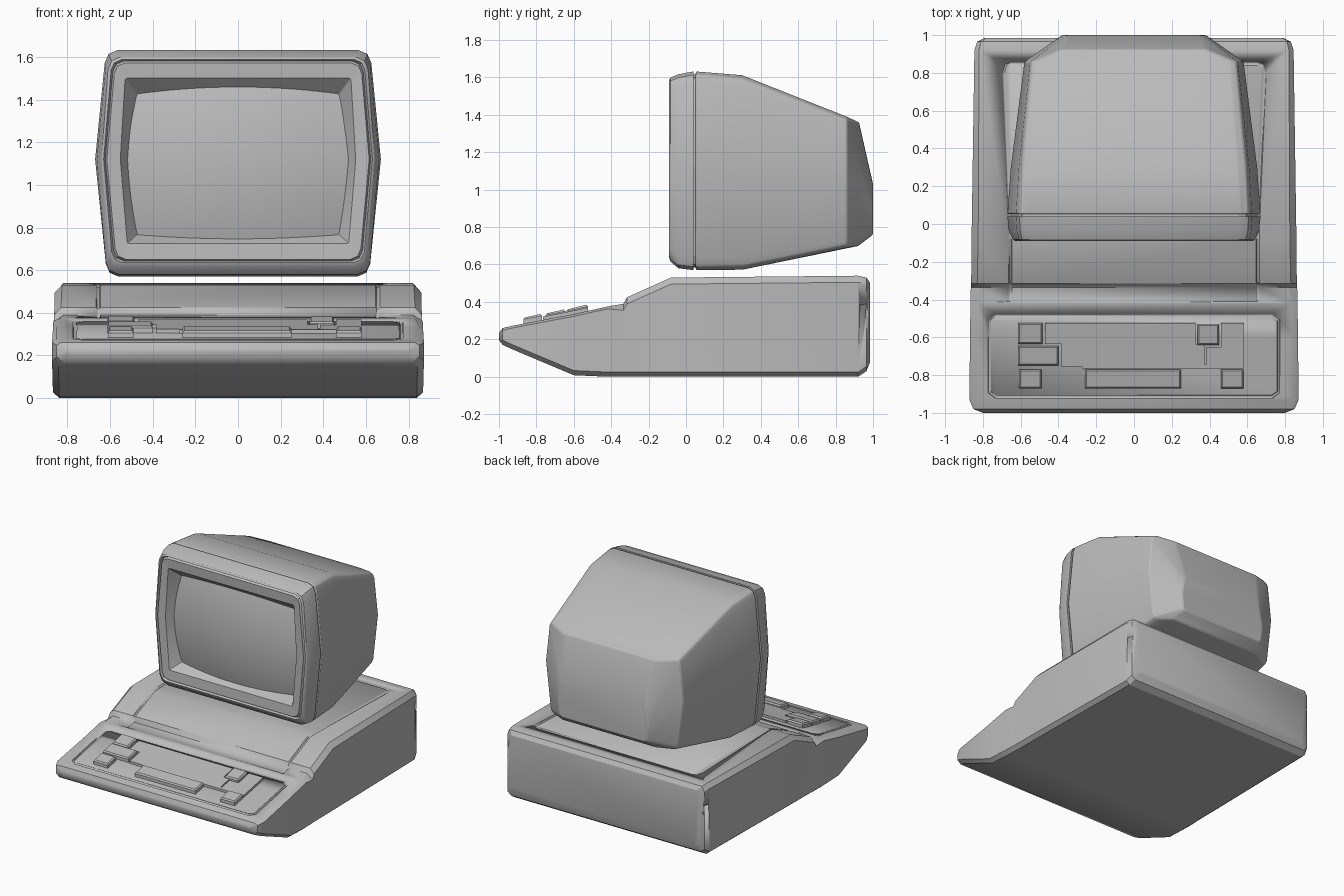
import bpy, bmesh, math
from mathutils import Vector

if "Cube" in bpy.data.objects:
    bpy.data.objects.remove(bpy.data.objects["Cube"])

grey = bpy.data.materials.new("case grey")
grey.diffuse_color = (0.5, 0.5, 0.5, 1)
grey.use_nodes = True
grey.node_tree.nodes["Principled BSDF"].inputs["Base Color"].default_value = grey.diffuse_color


def activate(ob):
    bpy.ops.object.select_all(action='DESELECT')
    ob.select_set(True)
    bpy.context.view_layer.objects.active = ob


def finish(name, bm, bevel=0.0):
    bmesh.ops.recalc_face_normals(bm, faces=bm.faces)
    me = bpy.data.meshes.new(name)
    bm.to_mesh(me)
    bm.free()
    ob = bpy.data.objects.new(name, me)
    bpy.context.collection.objects.link(ob)
    me.materials.append(grey)
    activate(ob)
    if bevel:
        m = ob.modifiers.new("bevel", 'BEVEL')
        m.width, m.segments, m.limit_method = bevel, 2, 'ANGLE'
        m.angle_limit = math.radians(20)
    return ob


def loft(name, rings, cap_start=True, cap_end=True, bevel=0.0):
    bm = bmesh.new()
    vs = [[bm.verts.new(p) for p in r] for r in rings]
    n = len(rings[0])
    for a, b in zip(vs, vs[1:]):
        for i in range(n):
            bm.faces.new((a[i], a[(i + 1) % n], b[(i + 1) % n], b[i]))
    if cap_start:
        bm.faces.new(vs[0])
    if cap_end:
        bm.faces.new(vs[-1])
    return finish(name, bm, bevel)


def smooth(ob, angle=30):
    activate(ob)
    bpy.ops.object.shade_smooth_by_angle(angle=math.radians(angle))


def mirrored(half):
    return half + [(-x, y, z) for x, y, z in reversed(half)]


# wedge shaped case: stations of y, bottom z, top z, side half width, top half width
stations = [(-1.0, .195, .235, .80, .79), (-.98, .17, .26, .85, .83), (-.93, .147, .272, .872, .85),
            (-.60, .008, .335, .868, .85), (-.42, .0, .375, .866, .83), (-.335, .0, .39, .864, .82),
            (-.315, .0, .425, .862, .83), (-.08, .0, .53, .86, .825), (.92, .0, .54, .845, .82),
            (.965, .03, .53, .83, .81), (.985, .08, .50, .79, .78)]
base = loft("computer_case", [mirrored([(w - .03, y, b), (w, y, b + .025),
            (w, y, t - (.012 if y < -.4 else .035)), (wt, y, t)]) for y, b, t, w, wt in stations])


def top_z(y):
    for (y0, _, z0, *_), (y1, _, z1, *_) in zip(stations, stations[1:]):
        if y0 <= y <= y1:
            return z0 + (z1 - z0) * (y - y0) / (y1 - y0)
    return .53


def groove(name, pts, radius, closed=False):
    cu = bpy.data.curves.new(name, 'CURVE')
    cu.dimensions, cu.bevel_depth, cu.bevel_resolution = '3D', radius, 1
    cu.use_fill_caps = True
    sp = cu.splines.new('POLY')
    sp.points.add(len(pts) - 1)
    for p, c in zip(sp.points, pts):
        p.co = (*c, 1)
    sp.use_cyclic_u = closed
    ob = bpy.data.objects.new(name, cu)
    bpy.context.collection.objects.link(ob)
    activate(ob)
    bpy.ops.object.convert(target='MESH')
    ob = bpy.context.object
    ob.hide_render = True
    ob.hide_set(True)
    m = base.modifiers.new(name, 'BOOLEAN')
    m.operation, m.object, m.solver = 'DIFFERENCE', ob, 'EXACT'


def on_top(half):
    return [(x, y, top_z(y)) for x, y, _ in mirrored([(x, y, 0) for x, y in half])]


# grooves: lid seam, keyboard panel seam, rear corner latches
groove("lid_seam_cutter", on_top([(.655, -.41), (.655, -.335), (.655, -.315), (.655, -.08),
       (.655, 0), (.69, .80), (.68, .84), (.65, .85)]), .01)
groove("panel_seam_cutter", on_top([(.73, -.915), (.765, -.89), (.765, -.60), (.765, -.51), (.73, -.485)]),
       .01, True)
for s in (-1, 1):
    groove("latch_cutter", [(s * .842, .93, .385), (s * .826, .967, .385), (s * .826, .967, .32)], .007)
smooth(base)


# keys lie on the sloped keyboard plane
def key(name, outline, height, depth=.02, inset=.008):
    c = sum((Vector(p) for p in outline), Vector((0, 0))) / len(outline)

    def ring(h, k):
        return [(x - math.copysign(k, x - c.x), y - math.copysign(k, y - c.y),
                 top_z(y) + h) for x, y in outline]
    return loft(name, [ring(-depth, 0), ring(height * .7, 0), ring(height, inset)])


def box(x0, x1, y0, y1):
    return [(x0, y0), (x1, y0), (x1, y1), (x0, y1)]


# main key block, with steps around the single keys
for i, r in enumerate([(-.47, .325, -.635, -.525), (-.385, .375, -.755, -.635), (-.275, .45, -.765, -.745),
                       (.385, .58, -.765, -.65), (.46, .58, -.655, -.525)]):
    key("key_block_%d" % i, box(*r), .018, inset=0)
for name, r in {"upper_left_key": (-.615, -.485, -.635, -.525), "wide_left_key": (-.615, -.40, -.75, -.645),
                "lower_left_key": (-.61, -.49, -.87, -.77), "space_bar": (-.26, .25, -.87, -.77),
                "upper_right_key": (.335, .45, -.64, -.53),
                "lower_right_key": (.46, .58, -.87, -.77)}.items():
    key(name, box(*r), .033)


# monitor outline: half widths at top, middle and bottom, then heights and corner cut
def outline(y, wt, wm, wb, zt, zb, c, zm=1.12):
    return mirrored([(wb - c, y, zb), (wb - c * .3, y, zb + c * .3), (wb, y, zb + c), (wm, y, zm),
                     (wt, y, zt - c), (wt - c * .3, y, zt - c * .3), (wt - c, y, zt)])


# front bezel with raised lip and sunken screen walls
bezel = loft("monitor_bezel", [
    outline(.04, .625, .67, .62, 1.632, .57, .06), outline(-.04, .62, .662, .62, 1.617, .58, .06),
    outline(-.082, .61, .64, .605, 1.60, .615, .06), outline(-.09, .595, .63, .592, 1.588, .635, .05),
    outline(-.075, .587, .622, .584, 1.58, .643, .05), outline(-.09, .58, .615, .576, 1.572, .651, .05),
    outline(-.085, .53, .552, .52, 1.50, .725, .01), outline(.03, .455, .48, .458, 1.40, .78, .01)],
    cap_end=False)
smooth(bezel)

# bulging screen
bm = bmesh.new()
N = 16
grid = [[bm.verts.new((.52 * u, -.085 + .055 * u * u + .05 * v * v, 1.10 + .37 * v))
         for u in [i / 8 - 1 for i in range(N + 1)]] for v in [j / 8 - 1 for j in range(N + 1)]]
for j in range(N):
    for i in range(N):
        bm.faces.new((grid[j][i], grid[j][i + 1], grid[j + 1][i + 1], grid[j + 1][i]))
smooth(finish("screen", bm), 60)

# recessed neck between bezel and shell
loft("monitor_seam", [outline(y, .61, .655, .605, 1.615, .585, .06) for y in (.035, .06)])

# tapered rear shell wrapped around its key outlines
bm = bmesh.new()
rings = [outline(.052, .625, .67, .62, 1.632, .57, .06), outline(.30, .61, .652, .605, 1.612, .572, .06),
         outline(.86, .55, .58, .54, 1.39, .69, .04, 1.08), outline(.925, .40, .44, .42, 1.36, .70, .03, 1.05),
         outline(1.0, .36, .38, .37, 1.03, .76, .03, .90)]
for r in rings:
    for p in r:
        bm.verts.new(p)
res = bmesh.ops.convex_hull(bm, input=bm.verts)
bmesh.ops.delete(bm, geom=[v for v in bm.verts if not v.link_faces], context='VERTS')
bmesh.ops.dissolve_limit(bm, angle_limit=math.radians(2), verts=bm.verts, edges=bm.edges)
smooth(finish("monitor_shell", bm, .012), 25)
